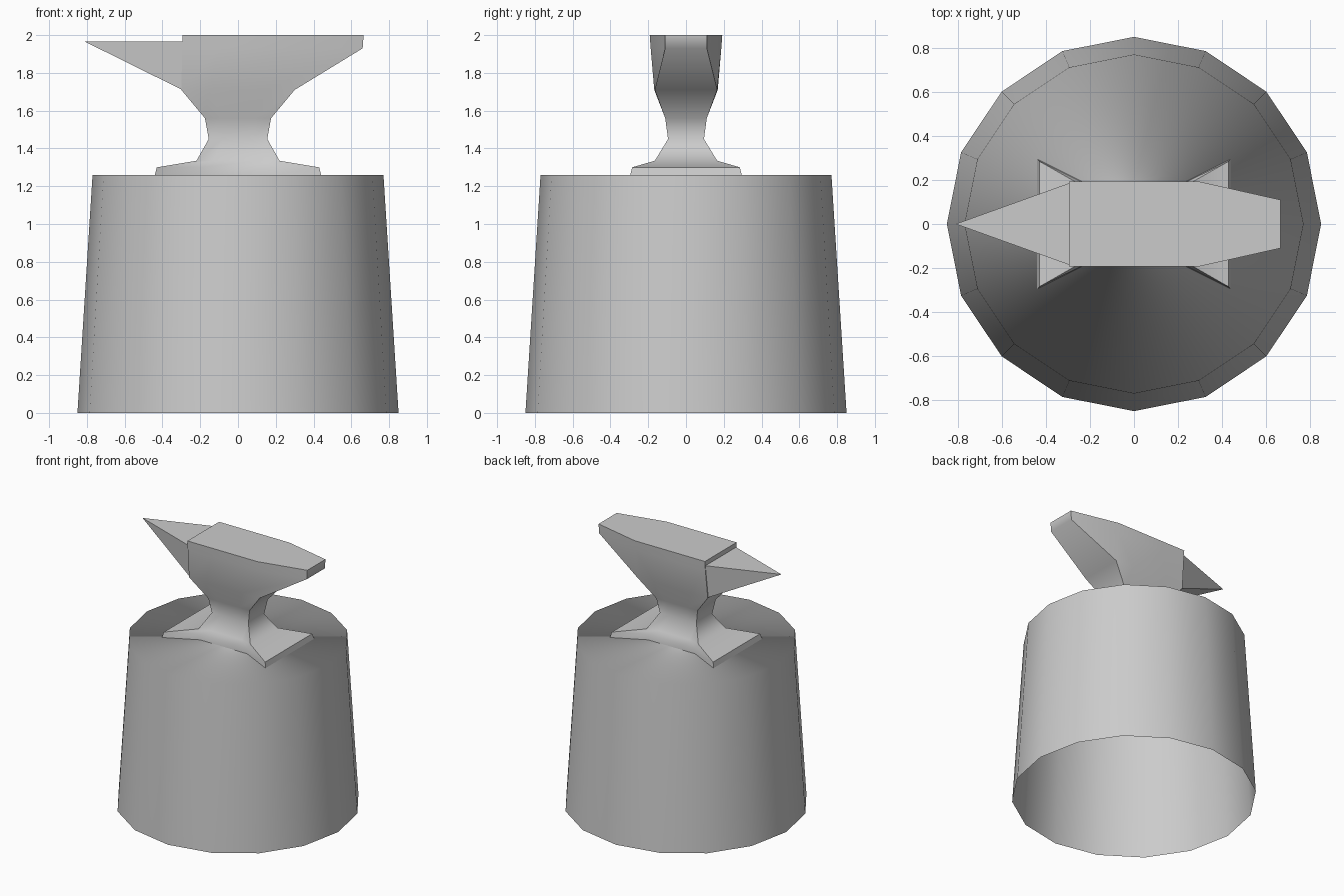
import bpy, bmesh, math
from mathutils import Vector

cube = bpy.data.objects.get("Cube")
if cube:
    bpy.data.objects.remove(cube, do_unlink=True)

# One plain grey for everything
GREY = (0.6, 0.6, 0.6, 1.0)
mat = bpy.data.materials.new("plain grey")
mat.use_nodes = True
mat.diffuse_color = GREY
mat.node_tree.nodes["Principled BSDF"].inputs["Base Color"].default_value = GREY


def finish(bm, name, angle=None):
    """Turn a bmesh into a smooth shaded object."""
    bmesh.ops.recalc_face_normals(bm, faces=bm.faces)
    mesh = bpy.data.meshes.new(name)
    bm.to_mesh(mesh)
    bm.free()
    mesh.materials.append(mat)
    obj = bpy.data.objects.new(name, mesh)
    bpy.context.collection.objects.link(obj)
    for p in mesh.polygons:
        p.use_smooth = True
    if angle:
        bpy.ops.object.select_all(action='DESELECT')
        obj.select_set(True)
        bpy.context.view_layer.objects.active = obj
        bpy.ops.object.shade_smooth_by_angle(angle=math.radians(angle))
    return obj


def loft(rings, cap_bottom=True):
    """Skin a stack of equal-length point loops, closing the top."""
    bm = bmesh.new()
    loops = [[bm.verts.new(p) for p in ring] for ring in rings]
    n = len(loops[0])
    for low, high in zip(loops, loops[1:]):
        for i in range(n):
            j = (i + 1) % n
            bm.faces.new((low[i], low[j], high[j], high[i]))
    bm.faces.new(loops[-1])
    if cap_bottom:
        bm.faces.new(loops[0][::-1])
    return bm


def circle(radius, z, n=16):
    return [(radius * math.cos(math.tau * i / n),
             radius * math.sin(math.tau * i / n), z) for i in range(n)]


def mirrored(half, z):
    """Close a half outline, given from right to left, across the y axis."""
    return [(x, y, z) for x, y in half] + [(x, -y, z) for x, y in reversed(half)]


def section(z, x, y, inner_x, inner_y):
    """Symmetric section: outer corners plus inner side points."""
    return mirrored([(x, y), (inner_x, inner_y), (-inner_x, inner_y), (-x, y)], z)


# Tapered stump, open underneath, with normals pointing outwards from its axis
stump = finish(loft([circle(0.85, 0), circle(0.77, 1.26)], cap_bottom=False), "stump")
normals = [Vector((v.co.x, v.co.y, 0.06)).normalized() for v in stump.data.vertices]
stump.data.normals_split_custom_set_from_vertices(normals)

# Anvil body: flared feet, waist, and a table tapering towards the heel
body = [
    section(1.26, 0.44, 0.295, 0.2, 0.175),
    section(1.3, 0.43, 0.285, 0.2, 0.17),
    section(1.335, 0.22, 0.165, 0.13, 0.14),
    section(1.45, 0.155, 0.095, 0.08, 0.095),
    section(1.56, 0.175, 0.11, 0.09, 0.11),
    section(1.71, 0.3, 0.165, 0.15, 0.168),
    mirrored([(0.66, 0.11), (0.3, 0.187), (-0.1, 0.187), (-0.295, 0.187)], 1.93),
    mirrored([(0.665, 0.11), (0.3, 0.192), (-0.1, 0.192), (-0.295, 0.192)], 2.0),
]
finish(loft(body), "anvil_body", 65)

# Pointed horn, slightly lower than the table
bm = bmesh.new()
for s in (-1, 1):
    for x, y, z in ((-0.29, 0.187, 1.965), (-0.36, 0.15, 1.965), (-0.295, 0.16, 1.71)):
        bm.verts.new((x, s * y, z))
bm.verts.new((-0.81, 0, 1.965))
bmesh.ops.convex_hull(bm, input=bm.verts)
bmesh.ops.dissolve_limit(bm, angle_limit=0.01, verts=bm.verts, edges=bm.edges)
finish(bm, "anvil_horn", 50)
